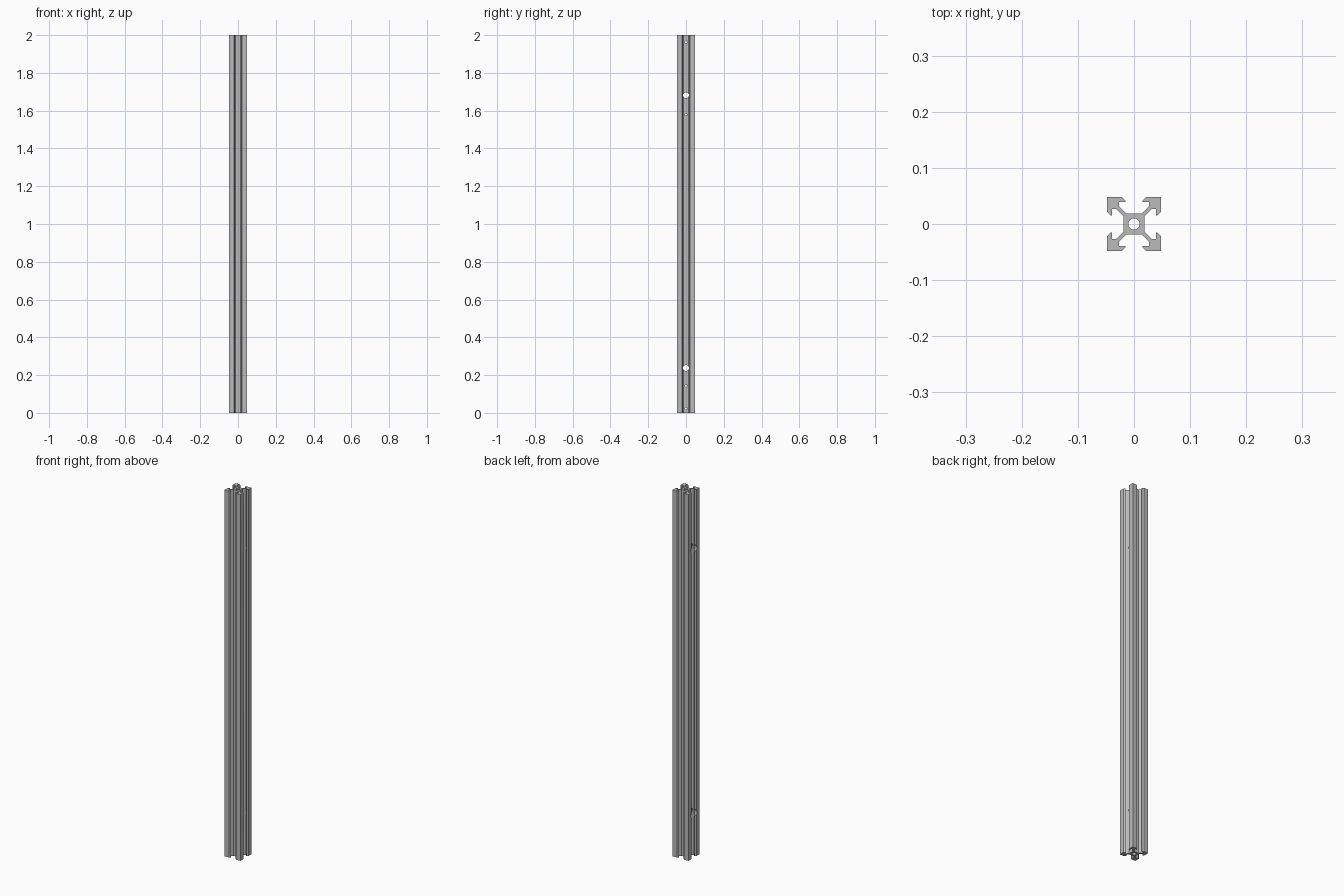
import bpy
import bmesh
import math
from mathutils import Matrix

cube = bpy.data.objects.get("Cube")
if cube:
    bpy.data.objects.remove(cube, do_unlink=True)

MM = 0.0048      # one profile millimetre in scene units
LENGTH = 2.0

aluminium = bpy.data.materials.new("aluminium_grey")
aluminium.use_nodes = True
grey = (0.5, 0.5, 0.5, 1)
aluminium.diffuse_color = grey
aluminium.node_tree.nodes["Principled BSDF"].inputs["Base Color"].default_value = grey


def make_object(name, bm):
    bmesh.ops.recalc_face_normals(bm, faces=bm.faces)
    mesh = bpy.data.meshes.new(name)
    bm.to_mesh(mesh)
    bm.free()
    mesh.materials.append(aluminium)
    obj = bpy.data.objects.new(name, mesh)
    bpy.context.collection.objects.link(obj)
    return obj


def cut_cylinder(target, radius, depth, location, along_x=True):
    """Drill a round hole through the target."""
    bm = bmesh.new()
    turn = Matrix.Rotation(math.pi / 2, 4, "Y") if along_x else Matrix()
    bmesh.ops.create_cone(bm, cap_ends=True, segments=32, radius1=radius,
                          radius2=radius, depth=depth,
                          matrix=Matrix.Translation(location) @ turn)
    cutter = make_object("hole_cutter", bm)
    cutter.hide_render = True
    mod = target.modifiers.new("hole", "BOOLEAN")
    mod.operation = "DIFFERENCE"
    mod.solver = "EXACT"
    mod.object = cutter
    bpy.context.view_layer.objects.active = target
    bpy.ops.object.modifier_apply(modifier=mod.name)
    bpy.data.objects.remove(cutter, do_unlink=True)


# Slotted rail: one half arm, mirrored across its diagonal, turned four times
half_arm = [(3.9, 2.84), (6.56, 5.5), (8.2, 5.5), (8.2, 3.1), (8.52, 3.1), (10, 4.58)]
arm = half_arm + [(10, 10)] + [(y, x) for x, y in reversed(half_arm)]
bm = bmesh.new()
outline = []
for quarter in range(4):
    turn = Matrix.Rotation(quarter * math.pi / 2, 3, "Z")
    for x, y in arm:
        vert = bm.verts.new((x * MM, y * MM, 0))
        vert.co = turn @ vert.co
        outline.append(vert)
base = bm.faces.new(outline)
top = bmesh.ops.extrude_face_region(bm, geom=[base])
bmesh.ops.translate(bm, vec=(0, 0, LENGTH),
                    verts=[g for g in top["geom"] if isinstance(g, bmesh.types.BMVert)])
rail = make_object("slotted_rail", bm)

# Central bore along the full length
cut_cylinder(rail, 2.1 * MM, LENGTH + 0.2, (0, 0, LENGTH / 2), along_x=False)

# Large cross holes, with a wider access hole through the -x slot lips
for z in (0.238, 1.682):
    cut_cylinder(rail, 0.0155, 0.2, (0, 0, z))
    cut_cylinder(rail, 0.025, 0.1, (-0.0689, 0, z))

# Small cross holes
for z in (0.023, 0.143, 1.579, 1.963):
    cut_cylinder(rail, 0.006, 0.2, (0, 0, z))

# Smooth bores, crisp profile edges
bpy.ops.object.select_all(action="DESELECT")
rail.select_set(True)
bpy.context.view_layer.objects.active = rail
bpy.ops.object.shade_smooth_by_angle(angle=math.radians(30))
